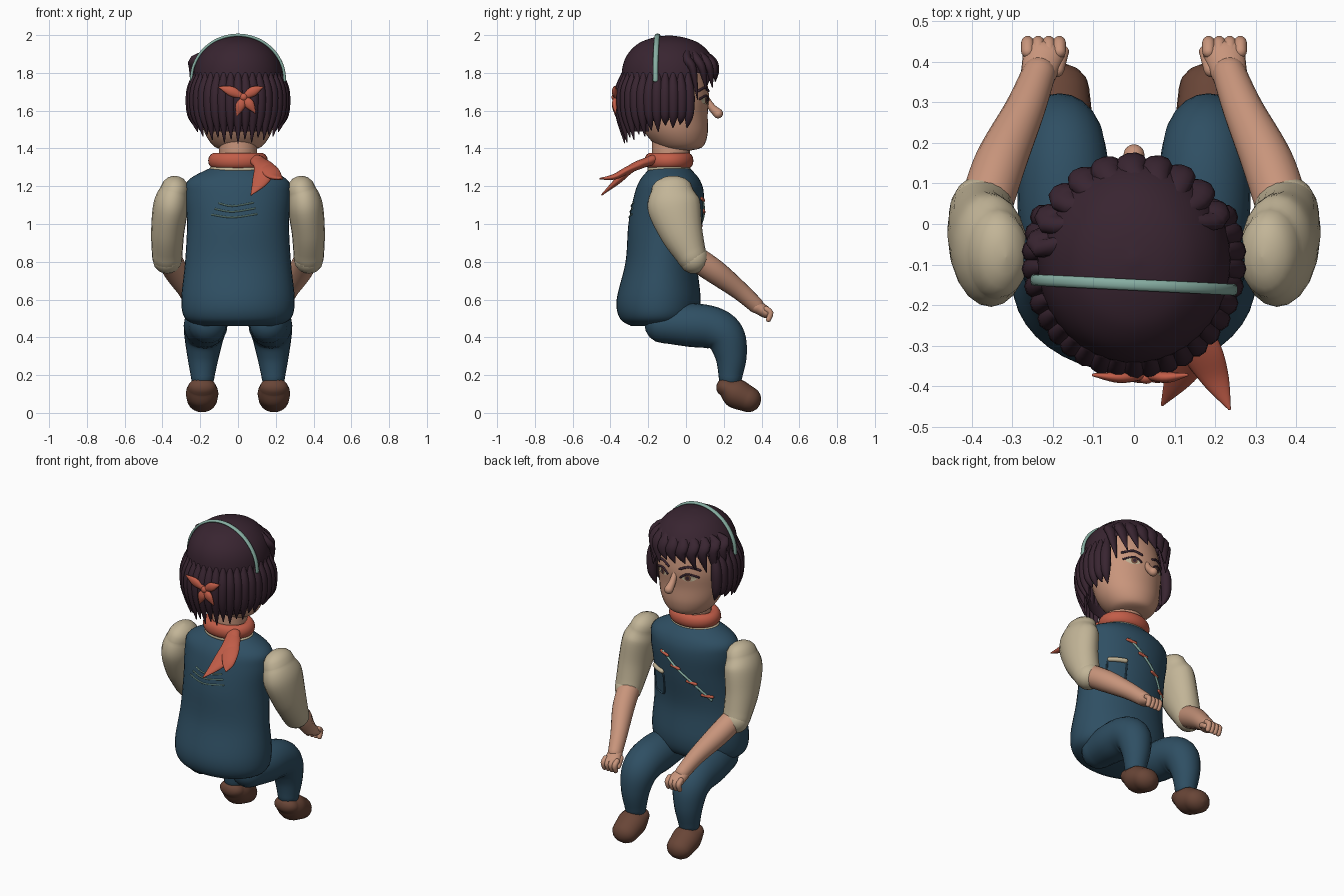
import bpy
import bmesh
from math import sin, cos, pi, radians
from mathutils import Vector
from mathutils.bvhtree import BVHTree

cube = bpy.data.objects.get("Cube")
if cube:
    bpy.data.objects.remove(cube)


def material(name, r, g, b):
    mat = bpy.data.materials.new(name)
    mat.use_nodes = True
    mat.diffuse_color = (r, g, b, 1)
    mat.node_tree.nodes["Principled BSDF"].inputs["Base Color"].default_value = (r, g, b, 1)
    return mat


BLUE = material("denim blue", .028, .078, .125)
SKIN = material("skin", .58, .3, .2)
HAIR = material("dark plum hair", .04, .018, .03)
CREAM = material("cream cloth", .54, .46, .31)
CORAL = material("coral cloth", .54, .11, .065)
MINT = material("mint trim", .24, .42, .36)
BROWN = material("brown leather", .14, .06, .038)


def finish(name, mat, bm, smooth=True):
    mesh = bpy.data.meshes.new(name)
    bm.to_mesh(mesh)
    bm.free()
    mesh.materials.append(mat)
    for face in mesh.polygons:
        face.use_smooth = smooth
    obj = bpy.data.objects.new(name, mesh)
    bpy.context.collection.objects.link(obj)
    return obj


def spline(points, steps):
    """Catmull-Rom samples through rows of (x, y, z, radius_u, radius_v)."""
    rows = [Vector(p if len(p) == 5 else (*p, p[-1])) for p in points]
    rows = [rows[0]] + rows + [rows[-1]]
    out = []
    for a, b, c, d in zip(rows, rows[1:], rows[2:], rows[3:]):
        for k in range(steps):
            t = k / steps
            out.append(b + (c - a) * (t / 2) + (a * 2 - b * 5 + c * 4 - d) * (t * t / 2)
                       + (b * 3 - a - c * 3 + d) * (t ** 3 / 2))
    return out + [rows[-1]]


def tube(name, mat, points, ref=(1, 0, 0), flat=False, sides=20, steps=6, keep=None):
    """Skin rings along a path; flat keeps every ring horizontal."""
    rows = spline(points, steps)
    rings = []
    last = len(rows) - 1
    for i, row in enumerate(rows):
        centre = Vector(row[:3])
        t = (Vector(rows[min(i + 1, last)][:3]) - Vector(rows[max(i - 1, 0)][:3])).normalized()
        u, v = Vector((1, 0, 0)), Vector((0, 1, 0))
        if not flat:
            v = t.cross(Vector(ref)).normalized()
            u = v.cross(t)
        ru, rv = max(row[3], .001), max(row[4], .001)
        ends = [(0, 1)]
        if not flat and i in (0, last):   # rounded ends
            way = 1 if i else -1
            ends = [(way * sin(k * pi / 8), cos(k * pi / 8) + .01) for k in range(5)]
            if i == 0:
                ends.reverse()
        for push, size in ends:
            c = centre + t * (push * min(ru, rv))
            rings.append([c + u * (cos(a) * ru * size) + v * (sin(a) * rv * size)
                          for a in (2 * pi * k / sides for k in range(sides))])
    bm = bmesh.new()
    loops = [[bm.verts.new(co) for co in ring] for ring in rings]
    for lo, hi in zip(loops, loops[1:]):
        for k in range(sides):
            n = (k + 1) % sides
            bm.faces.new((lo[k], lo[n], hi[n], hi[k]))
    bm.faces.new(loops[0])
    bm.faces.new(loops[-1])
    bmesh.ops.recalc_face_normals(bm, faces=bm.faces)
    if keep:
        drop = [f for f in bm.faces if not keep(f.calc_center_median())]
        bmesh.ops.delete(bm, geom=drop, context='FACES')
    return finish(name, mat, bm)


def ball(name, mat, place, size):
    bm = bmesh.new()
    bmesh.ops.create_uvsphere(bm, u_segments=20, v_segments=12, radius=1)
    bmesh.ops.scale(bm, vec=size, verts=bm.verts)
    bmesh.ops.translate(bm, vec=place, verts=bm.verts)
    return finish(name, mat, bm)


def ring(name, mat, z, rx, ry, thick, height):
    bpy.ops.mesh.primitive_torus_add(major_segments=40, minor_segments=14, major_radius=1,
                                     minor_radius=thick / rx, location=(0, -.09, z))
    obj = bpy.context.object
    obj.name = name
    obj.scale = (rx, ry, height * rx / thick)
    obj.data.materials.append(mat)
    bpy.ops.object.shade_smooth()


def surface(obj):
    return BVHTree.FromPolygons([v.co for v in obj.data.vertices],
                                [p.vertices for p in obj.data.polygons])


def on(tree, x, z, side, lift=.003):
    hit = tree.ray_cast(Vector((x, side, z)), Vector((0, -side, 0)))[0]
    return hit + Vector((0, side * lift, 0))


def stroke(name, mat, tree, points, side, r):
    tube(name, mat, [(*on(tree, x, z, side), r) for x, z in points], ref=(0, 1, 0), sides=8, steps=4)


def decal(name, mat, tree, x, z, rx, rz, lift, pinch=0):
    bm = bmesh.new()
    hub = bm.verts.new(on(tree, x, z, 1, lift))
    rim = []
    for k in range(20):
        a = 2 * pi * k / 20
        rise = sin(a) * abs(sin(a)) ** pinch
        rim.append(bm.verts.new(on(tree, x + rx * cos(a), z + rz * rise, 1, lift)))
    for k in range(20):
        bm.faces.new((hub, rim[k], rim[k - 1]))
    finish(name, mat, bm, False)


# Torso, neck and head
torso = tube("vest_torso", BLUE, [
    (0, -.16, .46, .2, .13), (0, -.15, .5, .28, .2), (0, -.145, .6, .3, .222),
    (0, -.13, .8, .28, .19), (0, -.11, 1, .27, .195), (0, -.09, 1.15, .28, .185),
    (0, -.085, 1.23, .265, .16), (0, -.085, 1.29, .16, .11), (0, -.085, 1.31, .1, .08)],
    flat=True, sides=40)
tube("neck", SKIN, [(0, -.08, 1.27, .1), (0, -.08, 1.45, .1)], flat=True)
head = tube("head", SKIN, [
    (0, -.03, 1.39, .06, .06), (0, -.03, 1.41, .125, .12), (0, -.05, 1.48, .175, .165),
    (0, -.07, 1.58, .2, .185), (0, -.08, 1.7, .21, .2), (0, -.09, 1.85, .18, .17),
    (0, -.09, 1.93, .08, .08)], flat=True, sides=32)
skin_tree, vest_tree = surface(head), surface(torso)
tube("nose", SKIN, [(0, .1, 1.68, .014), (0, .135, 1.62, .02), (0, .17, 1.585, .026)])

# Arms, legs and facial features, on both sides
for s, label in ((1, "left"), (-1, "right")):
    def limb(name, mat, points, **options):
        tube(label + "_" + name, mat, [(s * p[0], *p[1:]) for p in points], **options)

    limb("sleeve", CREAM, [(.335, -.075, 1.18, .075, .11), (.355, -.065, 1.1, .093, .14),
                           (.372, -.025, .96, .088, .115), (.375, .03, .83, .08, .08)])
    limb("cuff", CREAM, [(.376, .025, .84, .078), (.374, .04, .815, .078)])
    limb("forearm", SKIN, [(.37, .03, .83, .066), (.33, .15, .75, .064),
                           (.27, .28, .65, .05), (.235, .37, .57, .042)])
    limb("palm", SKIN, [(.235, .37, .565, .044, .036), (.222, .42, .535, .052, .032)])
    for k in range(4):
        x = .184 + .026 * k
        limb("finger", SKIN, [(x, .425, .55, .016), (x, .448, .53, .016), (x, .437, .495, .014)],
             sides=10, steps=3)
    limb("thumb", SKIN, [(.19, .38, .55, .018), (.175, .425, .52, .015)], sides=10)
    limb("leg", BLUE, [(.16, -.12, .47, .1), (.17, .02, .465, .115), (.175, .14, .45, .112),
                       (.18, .21, .4, .104), (.185, .238, .3, .084), (.187, .235, .19, .062)])
    limb("shoe", BROWN, [(.19, .21, .135, .075, .05), (.19, .26, .105, .086, .078),
                         (.19, .33, .072, .08, .068)])
    ball(label + "_ear", SKIN, (s * .21, -.1, 1.62), (.022, .032, .055))
    ball(label + "_earring", MINT, (s * .225, -.1, 1.56), (.01, .01, .018))

    decal(label + "_eye_white", CREAM, skin_tree, s * .09, 1.655, .042, .022, .004, .4)
    decal(label + "_iris", BROWN, skin_tree, s * .087, 1.656, .018, .02, .006)
    decal(label + "_pupil", HAIR, skin_tree, s * .087, 1.656, .009, .011, .008)
    stroke(label + "_lash", HAIR, skin_tree,
           [(s * .046, 1.655), (s * .085, 1.679), (s * .14, 1.662)], 1, .006)
    stroke(label + "_brow", HAIR, skin_tree,
           [(s * .04, 1.705), (s * .09, 1.722), (s * .145, 1.705)], 1, .007)

# Hair cap, open over the face
tube("hair_cap", HAIR, [
    (0, -.09, 1.49, .2, .21), (0, -.09, 1.62, .23, .245), (0, -.09, 1.78, .238, .252),
    (0, -.09, 1.88, .214, .23), (0, -.09, 1.95, .155, .17), (0, -.09, 1.985, .085, .09),
    (0, -.09, 1.998, .01, .01)], flat=True, sides=48,
    keep=lambda c: c.z > min(1.8, max(1.48, 1.5 + (c.y + .2) * 1.2)))


def around(angle, z, scale=1):
    return (.235 * scale * cos(angle), -.09 + .25 * scale * sin(angle), z)


# Hanging locks around the sides and back
LOCKS = 25
for i in range(LOCKS):
    a = radians(24 - 228 * i / (LOCKS - 1))
    back = max(0, -sin(a))
    tip = 1.51 - .08 * back + .02 * (i % 2)
    tube("hair_lock", HAIR, [(*around(a, 1.79, .96), .016), (*around(a, 1.7, 1.04), .031),
                             (*around(a, 1.58, 1.04), .026), (*around(a, tip, .94), .003)],
         sides=10, steps=4)

# Swept fringe fanning from a side parting
for i in range(10):
    a = radians(166 - 15 * i)
    reach = 1.77 - .13 * abs(cos(a)) ** 2 - .015 * (i % 2)
    tube("fringe_lock", HAIR, [(.07, .01, 1.945, .016),
                               (*around(a - .1 * cos(a), 1.875, .86), .034, .025),
                               (*around(a, 1.82, .98), .036, .022),
                               (*around(a + .12, reach, .99), .003)], sides=10, steps=4)

# Headband and bow
arc = [pi * k / 12 for k in range(13)]
tube("headband", MINT, [(.248 * cos(a), -.15 - .012 * cos(a), 1.76 + .24 * sin(a), .014, .008)
                        for a in arc], ref=(0, 1, 0), sides=10, steps=3)
for x, z in ((-.1, 1.725), (.13, 1.725), (-.005, 1.575), (.09, 1.59)):
    tube("bow_loop", CORAL, [(.03, -.37, 1.67, .012), ((x + .03) / 2, -.378, (z + 1.68) / 2, .014, .026),
                             (x, -.372, z, .004)], ref=(0, 1, 0), sides=12)
ball("bow_knot", CORAL, (.03, -.378, 1.672), (.02, .016, .02))

# Neckerchief
ring("vest_collar", CREAM, 1.29, .14, .105, .012, .012)
ring("neckerchief", CORAL, 1.335, .122, .1, .036, .042)
tube("scarf_tail", CORAL, [(.09, -.17, 1.34, .035, .025), (.14, -.28, 1.3, .055, .022),
                           (.12, -.36, 1.23, .045, .018), (.07, -.445, 1.155, .004)])
tube("scarf_tail", CORAL, [(.1, -.18, 1.34, .035, .025), (.16, -.3, 1.29, .05, .02),
                           (.2, -.38, 1.25, .035, .015), (.235, -.455, 1.24, .004)])

# Back stitching, chest seam with toggles, and pocket
for k in range(3):
    z = 1.035 + .03 * k
    stroke("back_stitch", MINT, vest_tree,
           [(-.14 + .02 * k, z + .015), (-.03, z), (.1 - .01 * k, z + .018)], -1, .004)
stroke("chest_seam", MINT, vest_tree, [(.1, 1.14), (0, 1.06), (-.1, .98), (-.19, .88)], 1, .007)
for x, z in ((.09, 1.13), (.01, 1.065), (-.09, .985), (-.17, .905)):
    stroke("toggle", CORAL, vest_tree, [(x - .025, z - .005), (x, z), (x + .025, z + .005)], 1, .009)
stroke("pocket_flap", CREAM, vest_tree, [(.12, 1), (.16, 1), (.2, 1)], 1, .014)
stroke("pocket_edge", BLUE, vest_tree,
       [(.11, .98), (.115, .86), (.16, .85), (.205, .86), (.21, .98)], 1, .005)
